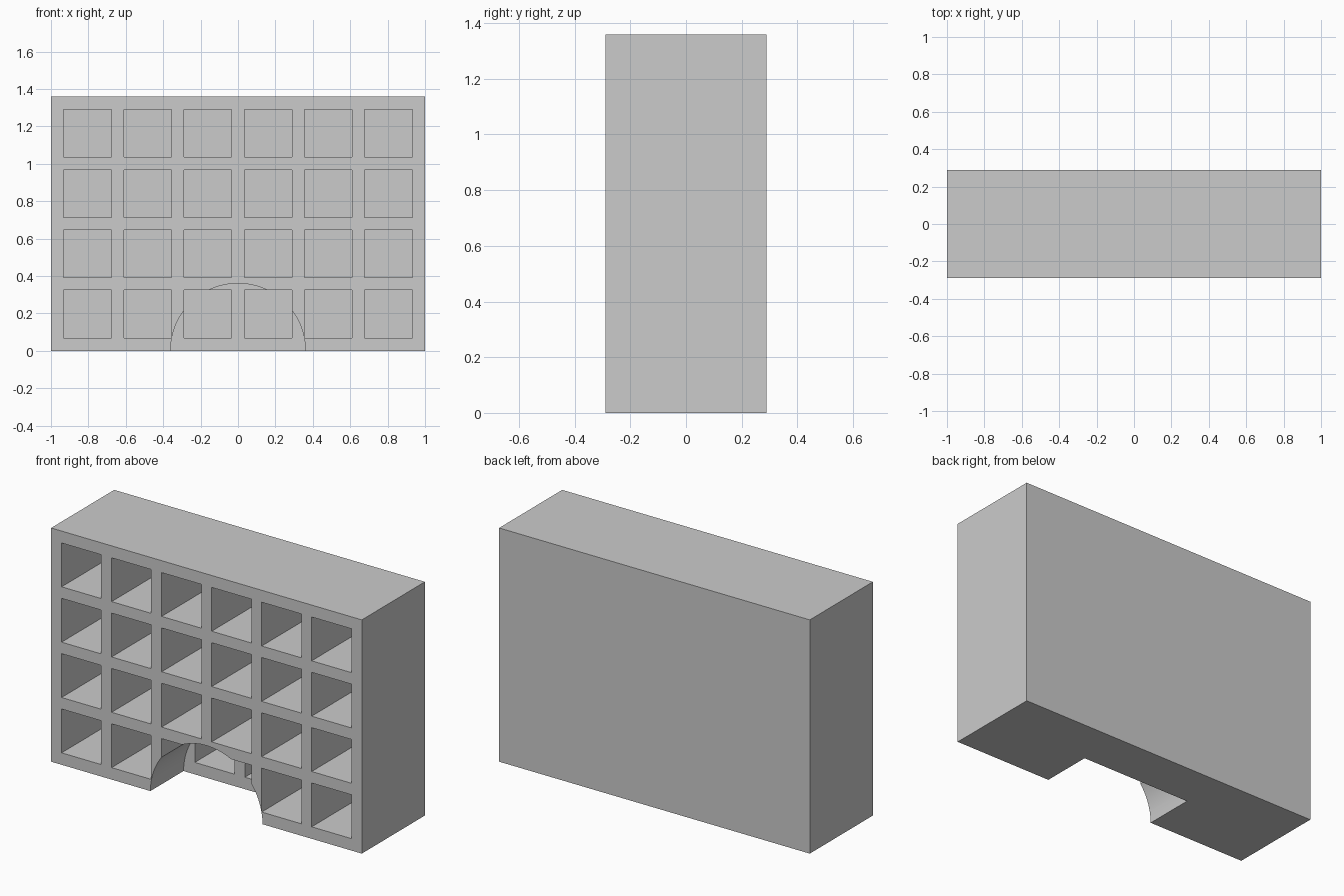
import bpy, math

if "Cube" in bpy.data.objects:
    bpy.data.objects.remove(bpy.data.objects["Cube"])

W, D, H = 2.0, 0.58, 1.36
PITCH, CELL = 0.322, 0.255
COLS, ROWS = 6, 4
POCKET_BACK = 0.24     # y of the pocket floors
ARCH_BACK = 0.015      # y where the arch recess stops
ARCH_R = 0.361


def box(name, x0, x1, y0, y1, z0, z1):
    bpy.ops.mesh.primitive_cube_add(
        size=1, location=((x0 + x1) / 2, (y0 + y1) / 2, (z0 + z1) / 2))
    ob = bpy.context.object
    ob.name = name
    ob.scale = (x1 - x0, y1 - y0, z1 - z0)
    bpy.ops.object.transform_apply(location=True, rotation=True, scale=True)
    return ob


def cut(target, cutter):
    cutter.hide_render = True
    mod = target.modifiers.new("cut", 'BOOLEAN')
    mod.operation = 'DIFFERENCE'
    mod.solver = 'EXACT'
    mod.object = cutter
    bpy.ops.object.select_all(action='DESELECT')
    bpy.context.view_layer.objects.active = target
    target.select_set(True)
    bpy.ops.object.modifier_apply(modifier=mod.name)
    bpy.data.objects.remove(cutter)


# Solid cabinet block
cabinet = box("cubby_cabinet", -W / 2, W / 2, -D / 2, D / 2, 0, H)

# Grid of square cubbies, open at the front
cells = []
h = CELL / 2
for i in range(COLS):
    for j in range(ROWS):
        x = (i - (COLS - 1) / 2) * PITCH
        z = H / 2 + (j - (ROWS - 1) / 2) * PITCH
        cells.append(box("cubby_cutter", x - h, x + h, -D, POCKET_BACK, z - h, z + h))
bpy.ops.object.select_all(action='DESELECT')
for c in cells:
    c.select_set(True)
bpy.context.view_layer.objects.active = cells[0]
bpy.ops.object.join()
cut(cabinet, cells[0])

# Half-round arch recess at the bottom of the front
bpy.ops.mesh.primitive_cylinder_add(
    vertices=64, radius=ARCH_R, depth=ARCH_BACK + D,
    location=(0, (ARCH_BACK - D) / 2, 0), rotation=(math.pi / 2, 0, 0))
arch = bpy.context.object
arch.name = "arch_cutter"
bpy.ops.object.transform_apply(location=True, rotation=True, scale=True)
cut(cabinet, arch)

bpy.ops.object.shade_smooth_by_angle(angle=math.radians(30))
